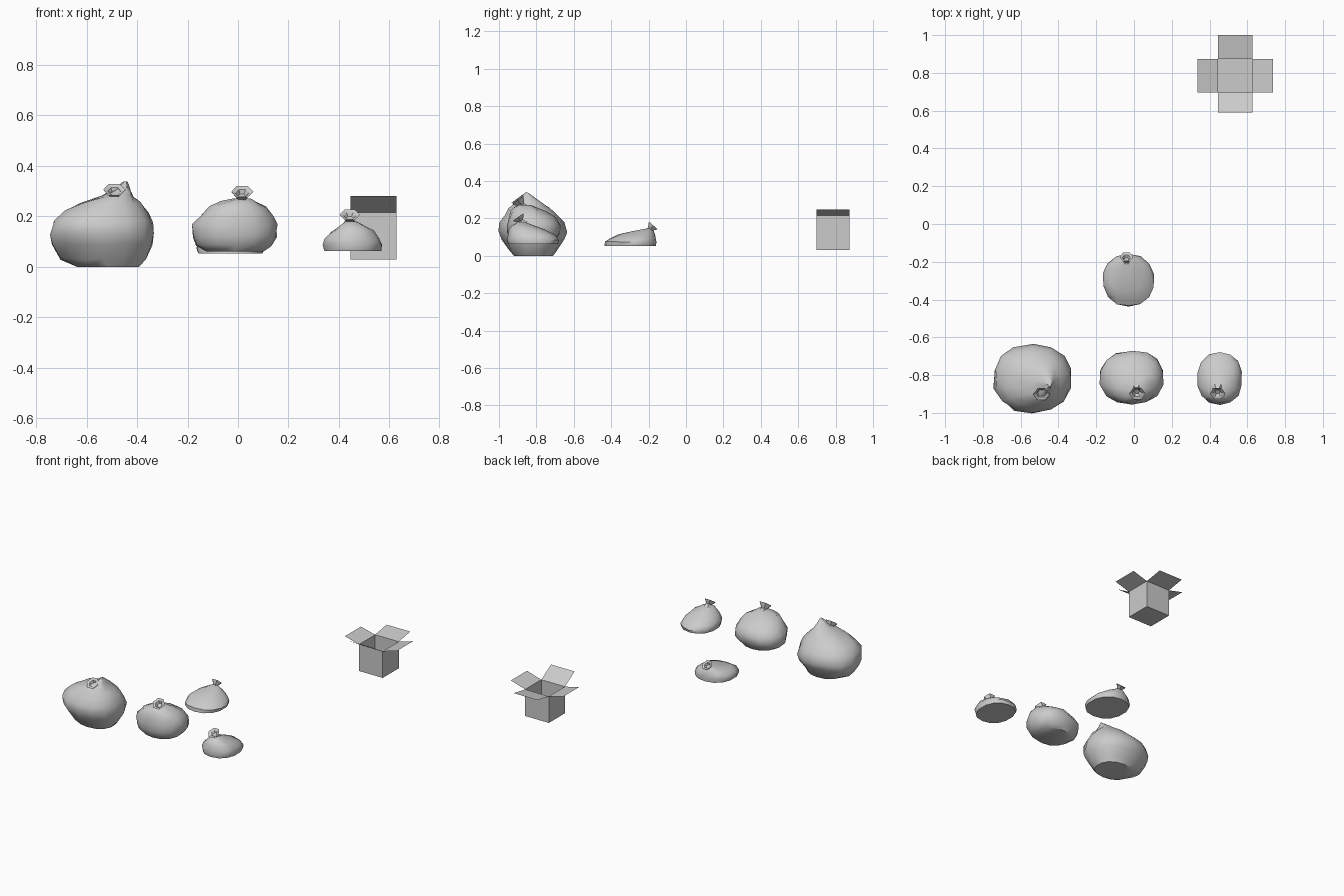
import bpy, bmesh, random
from math import cos, sin, pi, copysign
from mathutils import Vector

if "Cube" in bpy.data.objects:
    bpy.data.objects.remove(bpy.data.objects["Cube"])

random.seed(4)


def finish(bm, name, smooth=None):
    bmesh.ops.recalc_face_normals(bm, faces=bm.faces[:])
    me = bpy.data.meshes.new(name)
    bm.to_mesh(me)
    bm.free()
    ob = bpy.data.objects.new(name, me)
    bpy.context.collection.objects.link(ob)
    if smooth:
        bpy.context.view_layer.objects.active = ob
        ob.select_set(True)
        bpy.ops.object.shade_smooth_by_angle(angle=smooth)
        ob.select_set(False)
    return ob


def bridge(bm, rings):
    for a, b in zip(rings, rings[1:]):
        n = len(a)
        for i in range(n):
            j = (i + 1) % n
            bm.faces.new((a[i], a[j], b[j], b[i]))


def sack(name, rows, dents=(), n=14, jitter=0.005):
    """Lumpy sack lofted through rows of (z, x0, x1, y0, y1)."""
    bm = bmesh.new()
    rings = []
    for k, (z, x0, x1, y0, y1) in enumerate(rows):
        ring = []
        for i in range(n):
            a = 2 * pi * (i + 0.5) / n
            c, s = (copysign(abs(f) ** 0.9, f) for f in (cos(a), sin(a)))
            p = Vector(((x0 + x1) / 2 + c * (x1 - x0) / 2,
                        (y0 + y1) / 2 + s * (y1 - y0) / 2, z))
            if 0 < k < len(rows) - 1:
                p += Vector([random.uniform(-jitter, jitter) for _ in range(3)])
            mid = Vector(((x0 + x1) / 2, (y0 + y1) / 2, z))
            for centre, radius, depth in dents:
                d = (p - Vector(centre)).length
                if d < radius:
                    p += (mid - p).normalized() * depth * (1 - d / radius)
            ring.append(bm.verts.new(p))
        rings.append(ring)
    bridge(bm, rings)
    bm.faces.new(rings[0])
    bm.faces.new(rings[-1])
    return finish(bm, name, 0.8)


def tied_end(name, base, axis, r=0.044, length=0.045, n=6):
    """Flared open hexagonal end of the sack above its tie."""
    base, axis = Vector(base), Vector(axis).normalized()
    u = Vector((1, 0, 0))
    v = axis.cross(u)
    bm = bmesh.new()
    rings = []
    for t, f in ((-0.4, 0.75), (0.25, 0.42), (1, 1), (0.85, 0.6), (0.5, 0.35)):
        rings.append([bm.verts.new(base + axis * length * t + r * f *
                     (u * cos(2 * pi * i / n) + v * sin(2 * pi * i / n)))
                     for i in range(n)])
    bridge(bm, rings)
    bm.faces.new(rings[-1])
    return finish(bm, name)


# Large sack, leaning up to a peak
sack("large_sack", [
    (0.0, -0.64, -0.39, -0.92, -0.71),
    (0.03, -0.71, -0.365, -0.945, -0.69),
    (0.09, -0.74, -0.335, -0.985, -0.65),
    (0.13, -0.745, -0.328, -1.003, -0.633),
    (0.18, -0.735, -0.335, -1.0, -0.655),
    (0.22, -0.69, -0.355, -0.97, -0.69),
    (0.255, -0.63, -0.385, -0.95, -0.73),
    (0.28, -0.54, -0.415, -0.92, -0.765),
    (0.31, -0.485, -0.43, -0.885, -0.81),
    (0.338, -0.455, -0.437, -0.86, -0.845)],
    dents=[((-0.68, -0.93, 0.06), 0.1, 0.045)])
tied_end("large_sack_tie", (-0.49, -0.875, 0.27), (0, -0.6, 0.8))

# Medium sack
sack("medium_sack", [
    (0.062, -0.13, 0.105, -0.92, -0.71),
    (0.085, -0.165, 0.135, -0.945, -0.69),
    (0.12, -0.182, 0.155, -0.957, -0.668),
    (0.165, -0.182, 0.157, -0.957, -0.672),
    (0.205, -0.15, 0.14, -0.95, -0.70),
    (0.235, -0.115, 0.115, -0.94, -0.75),
    (0.258, -0.065, 0.075, -0.92, -0.79),
    (0.272, -0.015, 0.05, -0.895, -0.83)])
tied_end("medium_sack_tie", (0.013, -0.872, 0.262), (0.1, -0.6, 0.8))

# Small sack, higher towards its front
sack("small_sack", [
    (0.063, 0.34, 0.57, -0.95, -0.685),
    (0.085, 0.335, 0.575, -0.957, -0.68),
    (0.11, 0.34, 0.565, -0.955, -0.70),
    (0.14, 0.37, 0.54, -0.945, -0.755),
    (0.162, 0.40, 0.505, -0.935, -0.81),
    (0.18, 0.425, 0.47, -0.905, -0.86)], jitter=0.004)
tied_end("small_sack_tie", (0.443, -0.878, 0.178), (0, -0.57, 0.82), 0.041, 0.035)

# Low sack, higher towards its back
sack("low_sack", [
    (0.053, -0.16, 0.10, -0.437, -0.16),
    (0.075, -0.166, 0.105, -0.435, -0.158),
    (0.095, -0.155, 0.09, -0.405, -0.162),
    (0.115, -0.13, 0.055, -0.36, -0.168),
    (0.13, -0.09, 0.015, -0.285, -0.175),
    (0.145, -0.06, -0.02, -0.215, -0.185)], jitter=0.003)
tied_end("low_sack_tie", (-0.04, -0.2, 0.134), (0, 0.66, 0.75), 0.036, 0.038)

# Open carton: thin walls and floor
X0, X1, Y0, Y1, Z0, Z1 = 0.445, 0.627, 0.697, 0.874, 0.03, 0.215
bm = bmesh.new()
corners = [(X0, Y0), (X1, Y0), (X1, Y1), (X0, Y1)]
low, top = ([bm.verts.new((x, y, z)) for x, y in corners] for z in (Z0, Z1))
bridge(bm, [low, top])
bm.faces.new(low)
finish(bm, "carton")

# Four flaps folded outwards
for name, i, offset in (("front_flap", 0, (0, -0.107, 0.065)),
                        ("right_flap", 1, (0.11, 0, 0.033)),
                        ("back_flap", 2, (0, 0.126, 0.022)),
                        ("left_flap", 3, (-0.11, 0, 0.027))):
    bm = bmesh.new()
    a, b = (Vector((*corners[k % 4], Z1)) for k in (i, i + 1))
    o = Vector(offset)
    bm.faces.new([bm.verts.new(p) for p in (a, b, b + o, a + o)])
    finish(bm, name)
